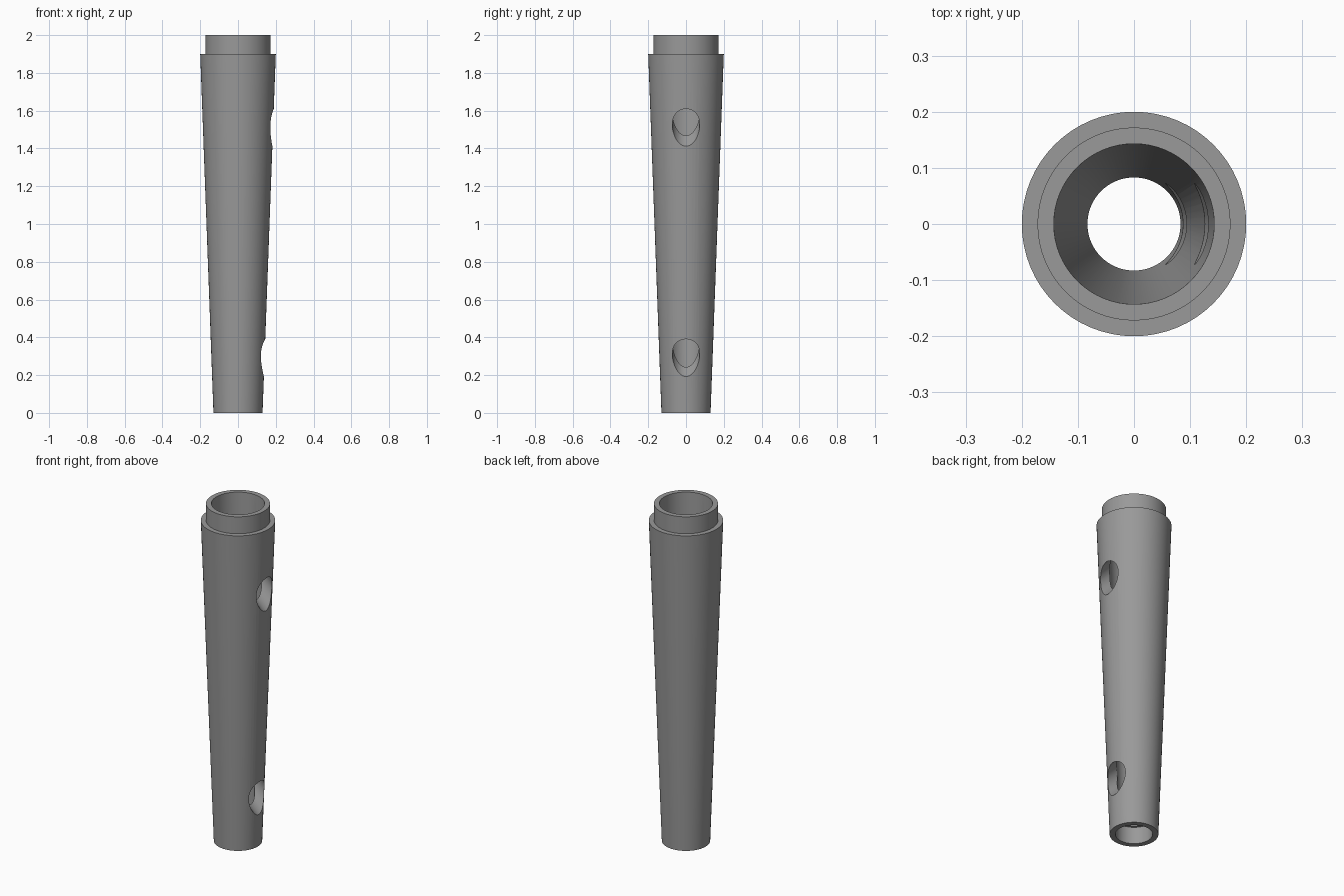
import bpy, bmesh, math
from mathutils import Matrix, Vector

if "Cube" in bpy.data.objects:
    bpy.data.objects.remove(bpy.data.objects["Cube"])

SEG = 64

grey = bpy.data.materials.new("plain grey")
grey.diffuse_color = (0.32, 0.32, 0.32, 1)
grey.use_nodes = True
grey.node_tree.nodes["Principled BSDF"].inputs["Base Color"].default_value = grey.diffuse_color


def lathe(name, profile):
    """Revolve a closed (radius, z) profile around z."""
    bm = bmesh.new()
    rings = [[bm.verts.new((r * math.cos(2 * math.pi * i / SEG),
                            r * math.sin(2 * math.pi * i / SEG), z))
              for i in range(SEG)] for r, z in profile]
    for k, a in enumerate(rings):
        b = rings[(k + 1) % len(rings)]
        for i in range(SEG):
            j = (i + 1) % SEG
            bm.faces.new((a[i], a[j], b[j], b[i]))
    bmesh.ops.recalc_face_normals(bm, faces=bm.faces)
    mesh = bpy.data.meshes.new(name)
    bm.to_mesh(mesh)
    bm.free()
    obj = bpy.data.objects.new(name, mesh)
    bpy.context.collection.objects.link(obj)
    mesh.materials.append(grey)
    return obj


# Tapered tube with a top spigot and a shallow socket at the bottom
tube = lathe("tapered_tube", [
    (0.13, 0), (0.20, 1.9), (0.172, 1.9), (0.172, 2.0),
    (0.143, 2.0), (0.083, 0.1), (0.099, 0.1), (0.099, 0)])

# Slanted holes rising inward through the right wall only
direction = Vector((-1, 0, 1)).normalized()
for name, z_axis in (("lower_hole_cutter", 0.432), ("upper_hole_cutter", 1.696)):
    length = 0.5
    centre = Vector((0, 0, z_axis)) - direction * length / 2
    bm = bmesh.new()
    bmesh.ops.create_cone(
        bm, cap_ends=True, segments=48, radius1=0.0725, radius2=0.0725, depth=length,
        matrix=Matrix.Translation(centre) @ Matrix.Rotation(-math.pi / 4, 4, 'Y'))
    mesh = bpy.data.meshes.new(name)
    bm.to_mesh(mesh)
    bm.free()
    mesh.materials.append(grey)
    cutter = bpy.data.objects.new(name, mesh)
    bpy.context.collection.objects.link(cutter)
    cutter.hide_render = True
    cut = tube.modifiers.new(name, 'BOOLEAN')
    cut.operation = 'DIFFERENCE'
    cut.solver = 'EXACT'
    cut.object = cutter

# Bake the cuts, then smooth the round walls and keep the rims sharp
bpy.context.view_layer.objects.active = tube
tube.select_set(True)
for mod in list(tube.modifiers):
    bpy.ops.object.modifier_apply(modifier=mod.name)
for obj in list(bpy.data.objects):
    if obj != tube:
        bpy.data.objects.remove(obj)
bpy.ops.object.shade_smooth_by_angle(angle=math.radians(30))
